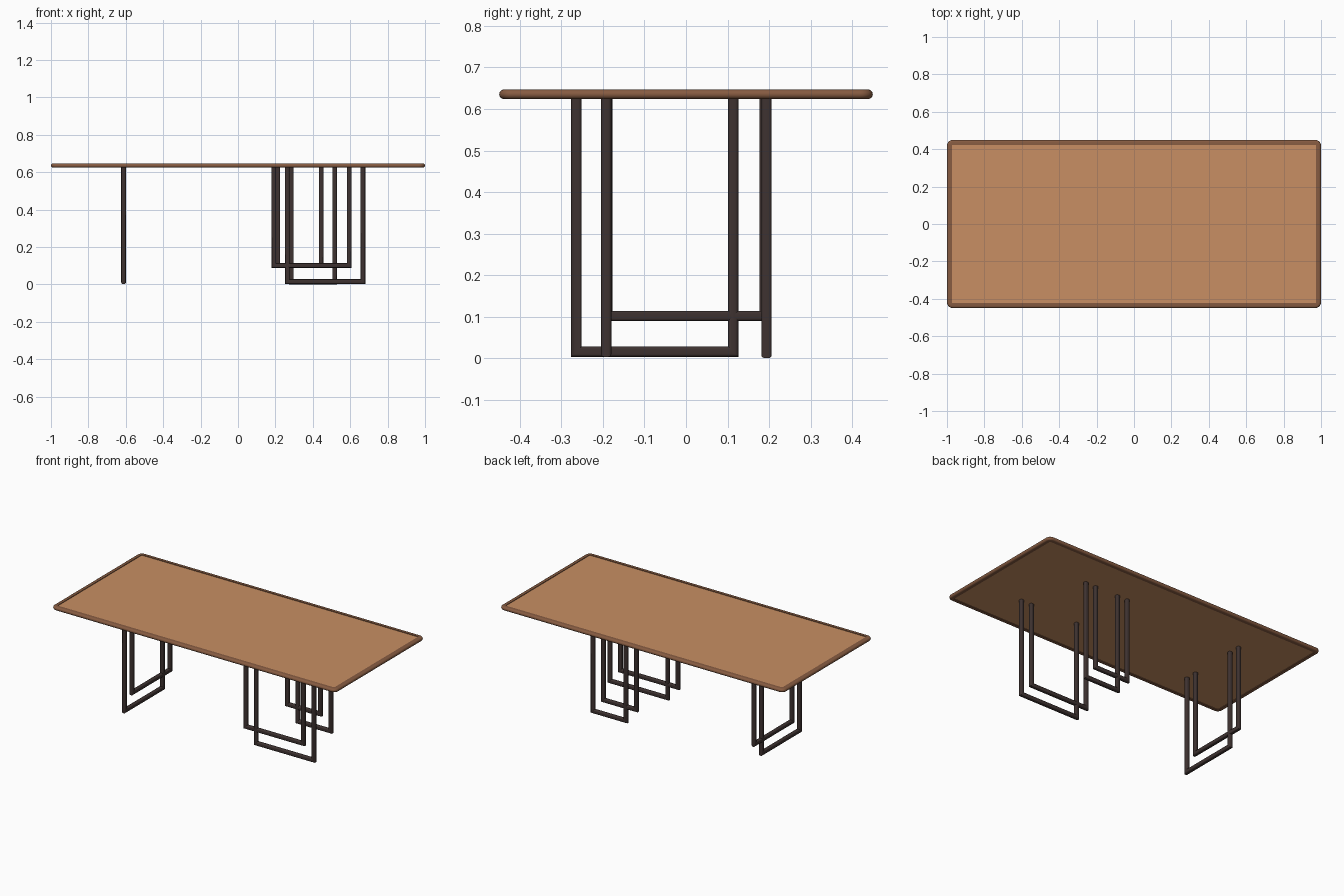
import bpy, bmesh, math

if "Cube" in bpy.data.objects:
    bpy.data.objects.remove(bpy.data.objects["Cube"])


def material(name, rgb):
    m = bpy.data.materials.new(name)
    m.diffuse_color = (*rgb, 1.0)
    m.use_nodes = True
    m.node_tree.nodes["Principled BSDF"].inputs["Base Color"].default_value = m.diffuse_color
    return m


LIGHT = material("light_wood", (0.58, 0.275, 0.125))
BROWN = material("brown_edge", (0.24, 0.105, 0.053))
DARK = material("dark_metal", (0.048, 0.032, 0.030))


def rounded_rect(hx, hy, r, n):
    """Outline of a rounded rectangle, counter-clockwise."""
    pts = []
    for i, (sx, sy) in enumerate([(1, 1), (-1, 1), (-1, -1), (1, -1)]):
        for k in range(n + 1):
            a = math.pi / 2 * (i + k / n)
            pts.append((sx * (hx - r) + r * math.cos(a), sy * (hy - r) + r * math.sin(a)))
    return pts


def skin(name, rings, mat, loop=False):
    """Join equal rings of points into a solid; loop closes it on itself."""
    bm = bmesh.new()
    vs = [[bm.verts.new(p) for p in ring] for ring in rings]
    n = len(vs[0])
    for i in range(len(vs) if loop else len(vs) - 1):
        a, b = vs[i], vs[(i + 1) % len(vs)]
        for k in range(n):
            bm.faces.new((a[k], a[(k + 1) % n], b[(k + 1) % n], b[k]))
    if not loop:
        bm.faces.new(vs[0])
        bm.faces.new(vs[-1])
    bmesh.ops.recalc_face_normals(bm, faces=bm.faces)
    me = bpy.data.meshes.new(name)
    bm.to_mesh(me)
    bm.free()
    me.materials.append(mat)
    ob = bpy.data.objects.new(name, me)
    bpy.context.collection.objects.link(ob)
    bpy.ops.object.select_all(action='DESELECT')
    bpy.context.view_layer.objects.active = ob
    ob.select_set(True)
    bpy.ops.object.shade_smooth_by_angle(angle=math.radians(40))
    return ob


# Table top rim: rounded outer edge swept round the outline
ZC, HT = 0.6355, 0.0115
profile = [(0.027, -HT), (0.027, HT)]
for k in range(9):
    a = math.pi / 2 - math.pi * k / 8
    profile.append((HT - HT * math.cos(a), HT * math.sin(a)))
rings = []
for inset, dz in profile:
    outline = rounded_rect(1 - inset, 0.45 - inset, max(0.032 - inset, 0.003), 6)
    rings.append([(x, y, ZC + dz) for x, y in outline])
skin("top_rim", rings, BROWN, loop=True)

# Table top panel, set just below the rim on both faces
skin("top_panel", [[(x, y, z) for x, y in rounded_rect(0.974, 0.424, 0.003, 2)]
                   for z in (ZC - 0.008, ZC + 0.008)], LIGHT)


def leg_loop(name, axis, lo, hi, other, bottom):
    """U-shaped mitred tube; lo, hi are centre lines, bottom is the lowest height."""
    h = 0.0125
    section = rounded_rect(h, h, 0.008, 4)
    rings = [[], [], [], []]
    for a, b in section:
        zb = bottom + h + a
        for ring, u, z in zip(rings, (lo + a, lo + a, hi - a, hi - a), (0.63, zb, zb, 0.63)):
            ring.append((u, other + b, z) if axis == 'x' else (other + b, u, z))
    return skin(name, rings, DARK)


# Left pair, running front to back
leg_loop("left_leg_low", 'y', -0.264, 0.114, -0.612, 0.003)
leg_loop("left_leg_high", 'y', -0.190, 0.189, -0.612, 0.089)
# Front right pair (wide)
leg_loop("front_leg_low", 'x', 0.263, 0.668, -0.192, 0.003)
leg_loop("front_leg_high", 'x', 0.191, 0.595, -0.192, 0.089)
# Back right pair (narrow)
leg_loop("back_leg_low", 'x', 0.285, 0.517, 0.194, 0.0)
leg_loop("back_leg_high", 'x', 0.213, 0.445, 0.194, 0.089)
